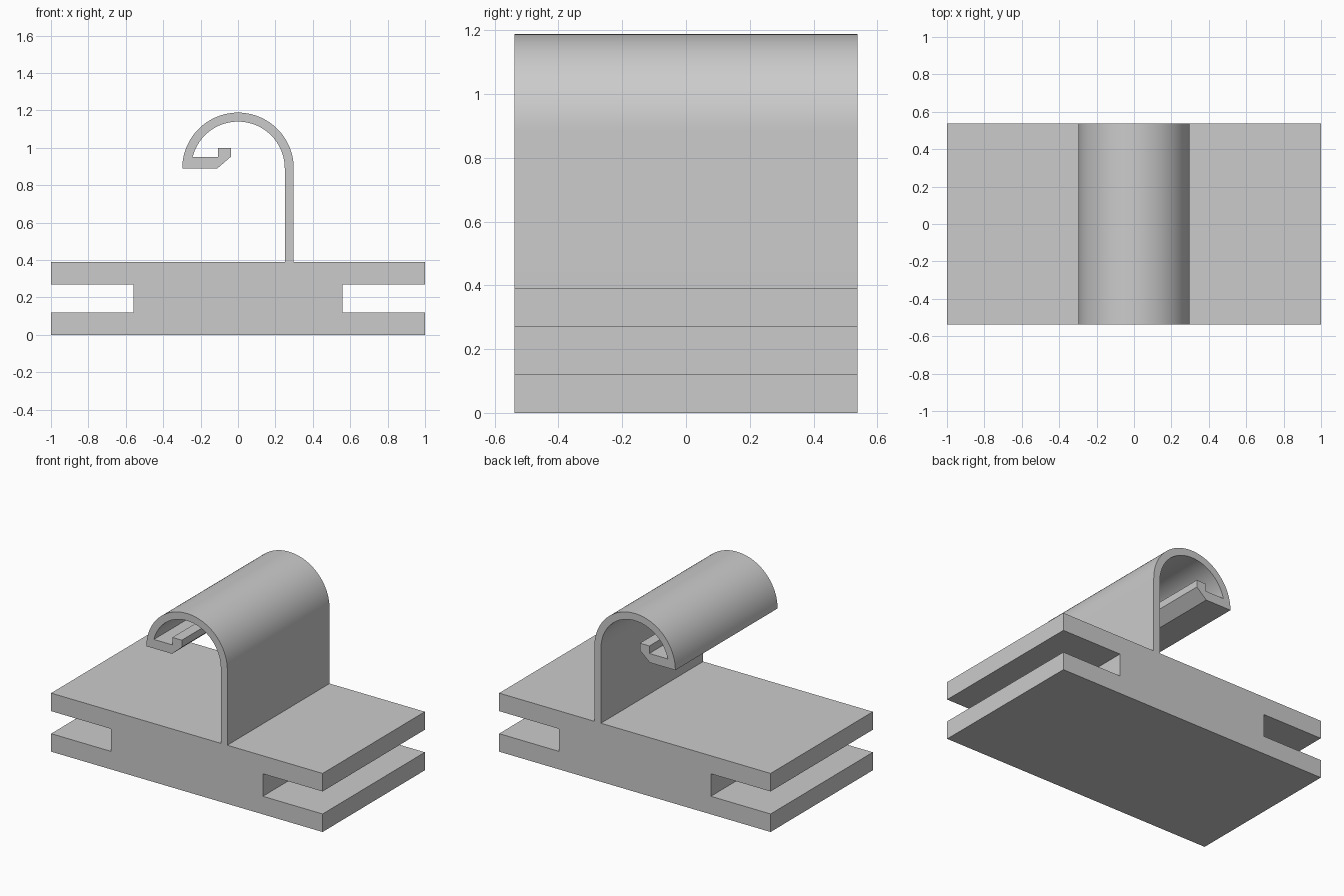
import bpy
import bmesh
import math

cube = bpy.data.objects.get("Cube")
if cube:
    bpy.data.objects.remove(cube, do_unlink=True)

HALF_DEPTH = 0.538
BASE_TOP = 0.39
ARC_Z = 0.89          # height of the arch centre
R_OUT, R_IN = 0.298, 0.25

grey = bpy.data.materials.new("plain grey")
grey.use_nodes = True
colour = (0.6, 0.6, 0.6, 1)
grey.diffuse_color = colour
grey.node_tree.nodes["Principled BSDF"].inputs["Base Color"].default_value = colour


def extrude_profile(name, points):
    """Extrude a closed x-z outline along y, centred on y = 0."""
    bm = bmesh.new()
    face = bm.faces.new([bm.verts.new((x, -HALF_DEPTH, z)) for x, z in points])
    result = bmesh.ops.extrude_face_region(bm, geom=[face])
    moved = [g for g in result["geom"] if isinstance(g, bmesh.types.BMVert)]
    bmesh.ops.translate(bm, verts=moved, vec=(0, 2 * HALF_DEPTH, 0))
    bmesh.ops.recalc_face_normals(bm, faces=bm.faces)
    mesh = bpy.data.meshes.new(name)
    bm.to_mesh(mesh)
    bm.free()
    mesh.materials.append(grey)
    obj = bpy.data.objects.new(name, mesh)
    bpy.context.collection.objects.link(obj)
    return obj


def arc(radius, start, end, steps=48):
    angles = [start + (end - start) * i / steps for i in range(steps + 1)]
    return [(radius * math.cos(a), ARC_Z + radius * math.sin(a)) for a in angles]


# Base block with a slot in each side
half = [(1, 0), (1, 0.12), (0.56, 0.12), (0.56, 0.27), (1, 0.27), (1, BASE_TOP)]
extrude_profile("slotted_base", half + [(-x, z) for x, z in reversed(half)])

# Upright wall, arch and turned-in lip as one bent strip
lip_z = 0.95
inner_end = math.pi - math.asin((lip_z - ARC_Z) / R_IN)
foot = BASE_TOP - 0.01
lip = [(-0.11, ARC_Z), (-0.037, 0.953), (-0.037, 1.0), (-0.107, 1.0), (-0.107, lip_z)]
outline = [(R_OUT, foot)] + arc(R_OUT, 0, math.pi) + lip
outline += arc(R_IN, inner_end, 0) + [(R_IN, foot)]
hook = extrude_profile("curved_hook", outline)

bpy.ops.object.select_all(action="DESELECT")
hook.select_set(True)
bpy.context.view_layer.objects.active = hook
bpy.ops.object.shade_smooth_by_angle(angle=math.radians(25))
